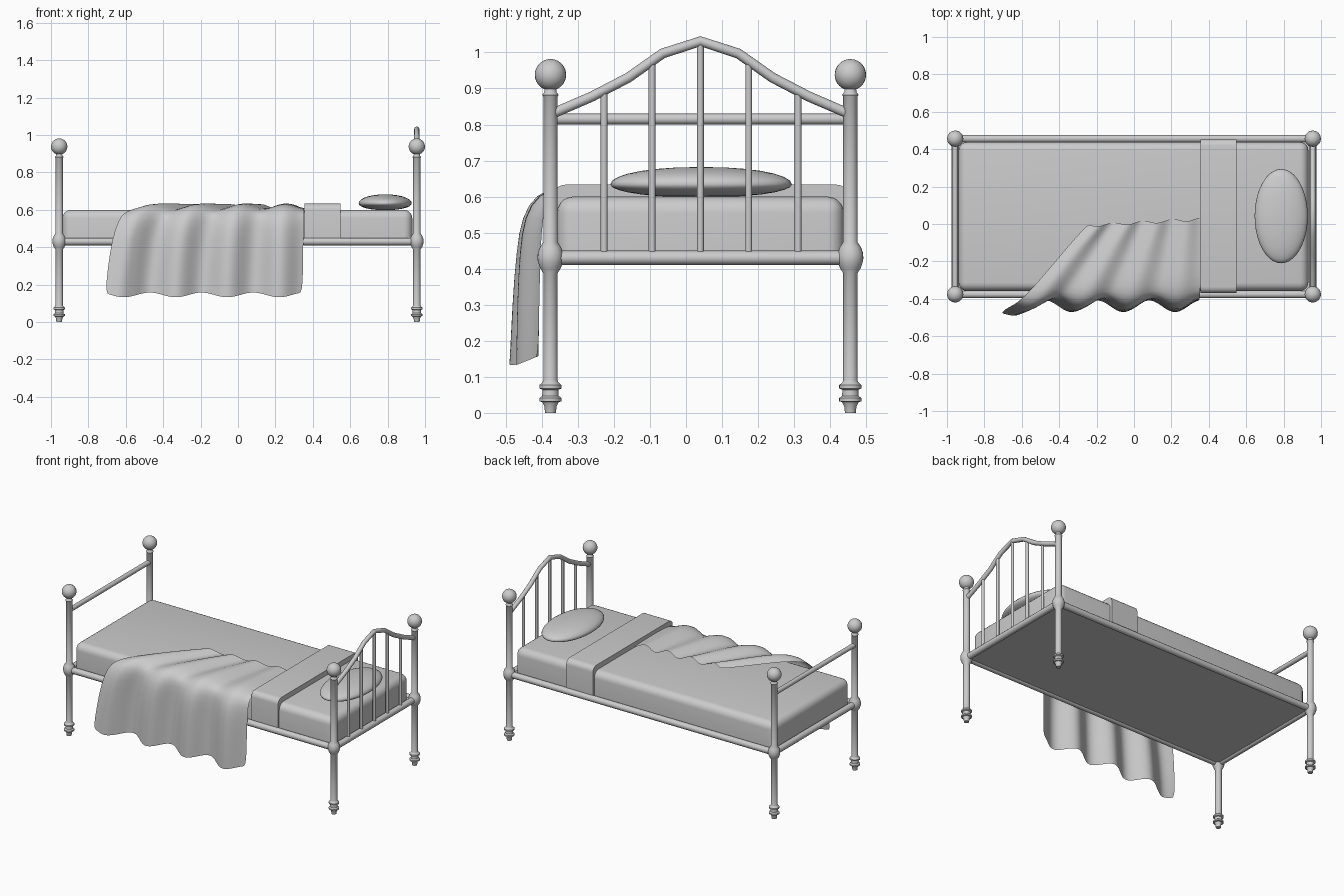
import bpy, bmesh, math
from math import sin, cos, pi

if "Cube" in bpy.data.objects:
    bpy.data.objects.remove(bpy.data.objects["Cube"])

PX, CY, PY = 0.956, 0.04, 0.416      # post offsets, bed centre line
Y0, Y1 = CY - PY, CY + PY


def finish(name, verts, faces, angle=40):
    me = bpy.data.meshes.new(name)
    me.from_pydata(verts, [], faces)
    bm = bmesh.new()
    bm.from_mesh(me)
    bmesh.ops.recalc_face_normals(bm, faces=bm.faces)
    bm.to_mesh(me)
    bm.free()
    ob = bpy.data.objects.new(name, me)
    bpy.context.collection.objects.link(ob)
    smooth(ob, angle)
    return ob


def smooth(ob, angle=40):
    bpy.ops.object.select_all(action='DESELECT')
    ob.select_set(True)
    bpy.context.view_layer.objects.active = ob
    bpy.ops.object.shade_smooth_by_angle(angle=math.radians(angle))


def lathe(name, profile, x, y, n=24):
    verts = [(x + r * cos(2 * pi * i / n), y + r * sin(2 * pi * i / n), z)
             for r, z in profile for i in range(n)]
    faces = [(k * n + i, k * n + (i + 1) % n, (k + 1) * n + (i + 1) % n, (k + 1) * n + i)
             for k in range(len(profile) - 1) for i in range(n)]
    faces += [tuple(range(n)), tuple(range((len(profile) - 1) * n, len(profile) * n))]
    return finish(name, verts, faces)


def tube(name, pts, r):
    cu = bpy.data.curves.new(name, 'CURVE')
    cu.dimensions = '3D'
    cu.bevel_depth, cu.bevel_resolution, cu.use_fill_caps = r, 4, True
    sp = cu.splines.new('POLY')
    sp.points.add(len(pts) - 1)
    for p, co in zip(sp.points, pts):
        p.co = (*co, 1)
    ob = bpy.data.objects.new(name, cu)
    bpy.context.collection.objects.link(ob)
    bpy.ops.object.select_all(action='DESELECT')
    ob.select_set(True)
    bpy.context.view_layer.objects.active = ob
    bpy.ops.object.convert(target='MESH')
    smooth(bpy.context.object)


def box(name, lo, hi, bevel=0, pick=None):
    bm = bmesh.new()
    bmesh.ops.create_cube(bm, size=1)
    for v in bm.verts:
        v.co = [(a + b) / 2 + c * (b - a) for a, b, c in zip(lo, hi, v.co)]
    if bevel:
        edges = [e for e in bm.edges if pick(e)]
        bmesh.ops.bevel(bm, geom=edges, offset=bevel, segments=5, profile=0.5, affect='EDGES')
    me = bpy.data.meshes.new(name)
    bm.to_mesh(me)
    bm.free()
    ob = bpy.data.objects.new(name, me)
    bpy.context.collection.objects.link(ob)
    smooth(ob)


# Four turned posts with feet, rail joints and ball finials
post = [(.015, 0), (.017, .018), (.023, .03), (.031, .032), (.031, .041), (.023, .047),
        (.022, .064), (.031, .068), (.031, .077), (.022, .085), (.02, .09),
        (.02, .388), (.029, .402), (.035, .42), (.036, .43), (.035, .444), (.029, .46),
        (.02, .474), (.02, .878), (.023, .882), (.017, .89), (.016, .90)]
post += [(.0435 * sin(a), .938 - .0435 * cos(a)) for a in [pi * (.13 + .85 * k / 14) for k in range(15)]]
for xn, x in (("foot", -PX), ("head", PX)):
    for yn, y in (("front", Y0), ("back", Y1)):
        lathe(f"{xn}_{yn}_post", post, x, y)
    tube(f"{xn}_lower_rail", [(x, Y0, .43), (x, Y1, .43)], .02)
for yn, y in (("front", Y0), ("back", Y1)):
    tube(f"{yn}_side_rail", [(-PX, y, .43), (PX, y, .43)], .02)
tube("footboard_top_rail", [(-PX, Y0, .815), (-PX, Y1, .815)], .015)

# Headboard arch and spindles
half = [(-PY, .828), (-.3, .878), (-.2, .93), (-.105, .997), (0, 1.031)]
arch = half + [(-d, z) for d, z in half[-2::-1]]
tube("headboard_arch", [(PX, CY + d, z) for d, z in arch], .014)
for d, z in ((-.267, .895), (-.134, .977), (0, 1.03), (.134, .977), (.271, .893)):
    tube("headboard_spindle", [(PX, CY + d, .43), (PX, CY + d, z)], .0095)

# Base panel, mattress and folded blanket band
box("base_panel", (-PX, Y0, .42), (PX, Y1, .436))
box("mattress", (-.938, -.358, .43), (.932, .438, .6), .045,
    lambda e: max(v.co.z for v in e.verts) > .5)
box("blanket_fold", (.355, -.37, .438), (.548, .453, .633), .035,
    lambda e: all(v.co.z > .5 for v in e.verts) and abs(e.verts[0].co.x - e.verts[1].co.x) > .1)

# Pillow: flattened lens with a soft oval outline
rows, n = 14, 40
prof = [(sin(pi * (k + .1) / (rows + .2)) ** .9, -cos(pi * (k + .1) / (rows + .2))) for k in range(rows + 1)]
pillow = lathe("pillow", prof, 0, 0, n)
for v in pillow.data.vertices:
    x, y, z = v.co
    v.co = (.787 + .142 * x, .042 + .252 * y, .634 + (.048 if z > 0 else .036) * z)

# Draped blanket: rows of (y, z, left x, fold depth in y, fold depth in z)
drape = [(-.008, .618, -.25, .008, .012), (-.12, .62, -.355, 0, .012), (-.25, .622, -.465, 0, .013),
         (-.345, .618, -.55, .004, .014), (-.4, .597, -.605, .014, .012), (-.425, .545, -.64, .026, 0),
         (-.433, .45, -.672, .03, 0), (-.438, .3, -.695, .032, 0), (-.44, .145, -.71, .032, -.013)]
m = 48
verts = []
for k, (y, z, xl, ay, az) in enumerate(drape):
    t = k / (len(drape) - 1)
    for i in range(m + 1):
        u = i / m
        w = cos(2 * pi * (u - .095) / .262)
        edge = max(0, 1 - u / .12) * t ** 2 * .058
        xr = .355 - .01 * t ** 2
        verts.append((xl + (xr - xl) * u, y - ay * w - edge + .035 * u * (1 - t) ** 3, z + az * w))
faces = [(k * (m + 1) + i, k * (m + 1) + i + 1, (k + 1) * (m + 1) + i + 1, (k + 1) * (m + 1) + i)
         for k in range(len(drape) - 1) for i in range(m)]
blanket = finish("draped_blanket", verts, faces, 80)
sub = blanket.modifiers.new("soften", 'SUBSURF')
sub.levels = sub.render_levels = 1
